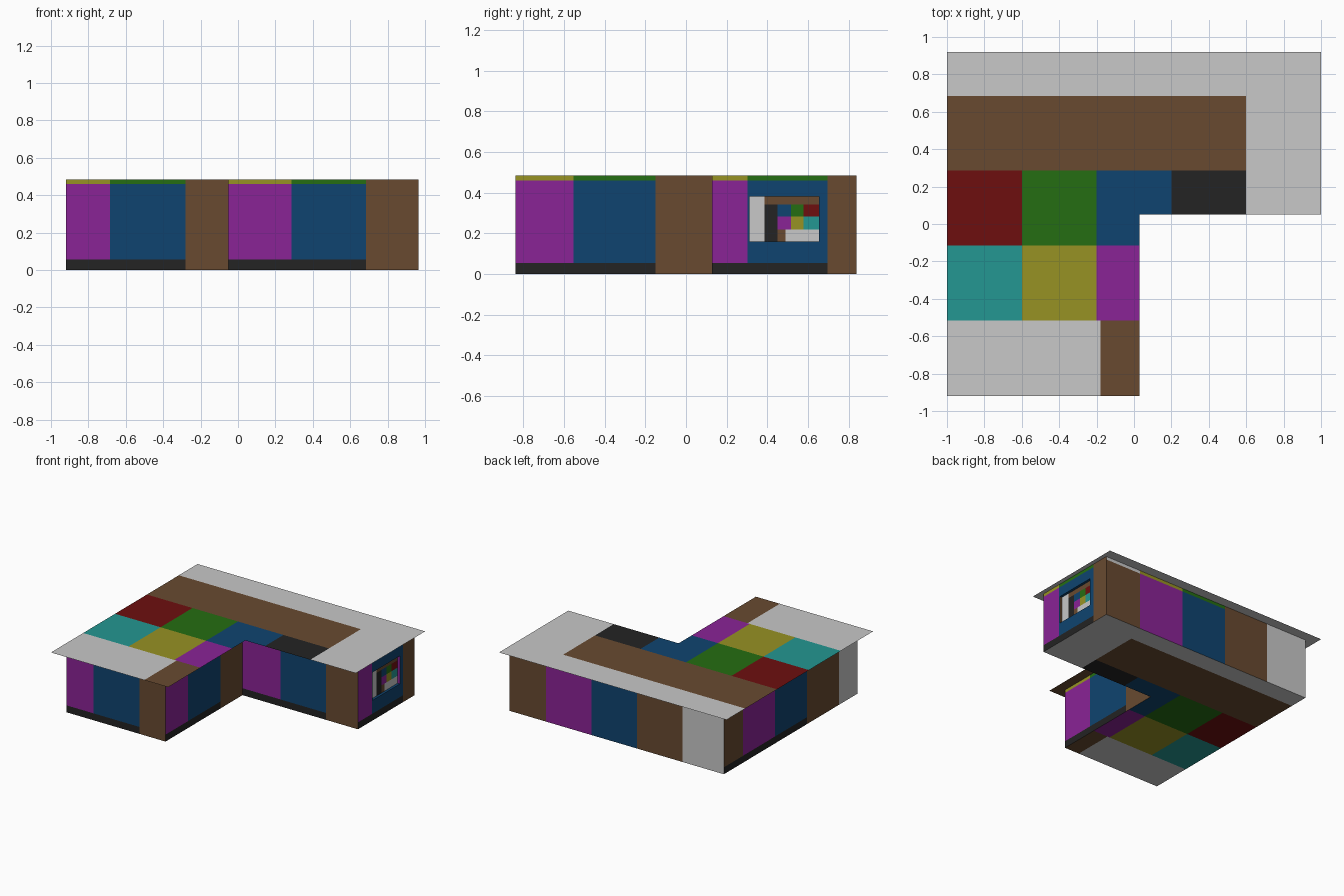
import bpy, bmesh

if "Cube" in bpy.data.objects:
    bpy.data.objects.remove(bpy.data.objects["Cube"])

# Flat colours, keyed by one letter (sRGB 0-255, converted to linear)
COLOURS = {
    "W": ("pale grey", (200, 200, 200)), "K": ("charcoal", (35, 35, 35)),
    "N": ("brown", (104, 74, 48)), "R": ("dark red", (109, 15, 15)),
    "G": ("green", (37, 109, 18)), "B": ("blue", (15, 68, 112)),
    "M": ("magenta", (138, 35, 150)), "Y": ("olive yellow", (151, 146, 36)),
    "T": ("teal", (36, 151, 146)),
}
KEYS = list(COLOURS)


def linear(c):
    c /= 255
    return c / 12.92 if c <= 0.04045 else ((c + 0.055) / 1.055) ** 2.4


MATS = []
for name, rgb in COLOURS.values():
    m = bpy.data.materials.new(name)
    m.diffuse_color = (*[linear(c) for c in rgb], 1)
    m.use_nodes = True
    m.node_tree.nodes["Principled BSDF"].inputs["Base Color"].default_value = m.diffuse_color
    MATS.append(m)


def panel(name, us, vs, rows, place, flip=False):
    """Flat panel divided into coloured cells; '.' leaves a cell open."""
    bm = bmesh.new()
    for j, row in enumerate(rows):
        for i, key in enumerate(row):
            if key == ".":
                continue
            corners = [(us[i], vs[j]), (us[i + 1], vs[j]),
                       (us[i + 1], vs[j + 1]), (us[i], vs[j + 1])]
            if flip:
                corners.reverse()
            f = bm.faces.new([bm.verts.new(place(u, v)) for u, v in corners])
            f.material_index = KEYS.index(key)
    bmesh.ops.remove_doubles(bm, verts=bm.verts, dist=1e-5)
    me = bpy.data.meshes.new(name)
    bm.to_mesh(me)
    bm.free()
    for m in MATS:
        me.materials.append(m)
    ob = bpy.data.objects.new(name, me)
    bpy.context.collection.objects.link(ob)
    return ob


# Main outline of the walls
L, INNER, R = -0.92, -0.05, 0.965
F, MID, B = -0.838, 0.128, 0.838
H = 0.485
Z = [0, 0.055, 0.46, H]

# Overhanging roof sheet and matching floor
PLAN = ["WWWN...", "TYMM...", "RGBB...", "RGBBBKW", "NNNNNNW", "WWWWWWW"]
panel("roof", [-1, -0.6, -0.2, -0.18, 0.03, 0.2, 0.6, 1],
      [-0.92, -0.515, -0.115, 0.05, 0.285, 0.685, 0.92], PLAN,
      lambda u, v: (u, v, H))
panel("floor", [L, -0.6, -0.2, -0.18, INNER, 0.2, 0.6, R],
      [F, -0.515, -0.115, MID, 0.285, 0.685, B], PLAN,
      lambda u, v: (u, v, 0), flip=True)

# Walls, counter-clockwise from the front wing
BANDS = ["KKN", "MBN", "YGN"]
panel("wing_front_wall", [L, -0.685, -0.28, INNER], Z, BANDS,
      lambda u, v: (u, F, v))
panel("wing_side_wall", [F, -0.554, -0.15, MID], Z, BANDS,
      lambda u, v: (INNER, u, v))
panel("inner_front_wall", [INNER, 0.285, 0.685, R], Z, BANDS,
      lambda u, v: (u, MID, v))
W0, W1, WB, WT = 0.312, 0.655, 0.16, 0.382
panel("right_wall", [MID, 0.302, W0, W1, 0.695, B],
      [0, 0.055, WB, WT, 0.46, H],
      ["KKKKN", "MBBBN", "MB.BN", "MBBBN", "YGGGN"],
      lambda u, v: (R, u, v))
panel("back_wall", [R, 0.645, 0.243, -0.157, -0.555, L], Z,
      ["NMBNW", "NMBNW", "WYGNW"], lambda u, v: (u, B, v))
panel("left_wall", [B, 0.6, 0.198, -0.205, -0.605, F], Z,
      ["KKKNW", "NMBNW", "WYGNW"], lambda u, v: (L, u, v))

# Recessed window pane and its reveal
DEEP = R - 0.02
panel("window_pane", [W0, 0.387, 0.45, 0.49, 0.515, 0.578, W1],
      [WB, 0.22, 0.284, 0.343, WT],
      ["WKNWWW", "WKMMYT", "WKBBGR", "WNNNNN"],
      lambda u, v: (DEEP, u, v))
for side, y, key in (("near", W0, "N"), ("far", W1, "M")):
    panel(f"window_reveal_{side}", [DEEP, R], [WB, WT], [key],
          lambda u, v: (u, y, v), flip=side == "near")
for side, z in (("sill", WB), ("head", WT)):
    panel(f"window_{side}", [DEEP, R], [W0, W1], ["B"],
          lambda u, v: (u, v, z), flip=side == "head")
